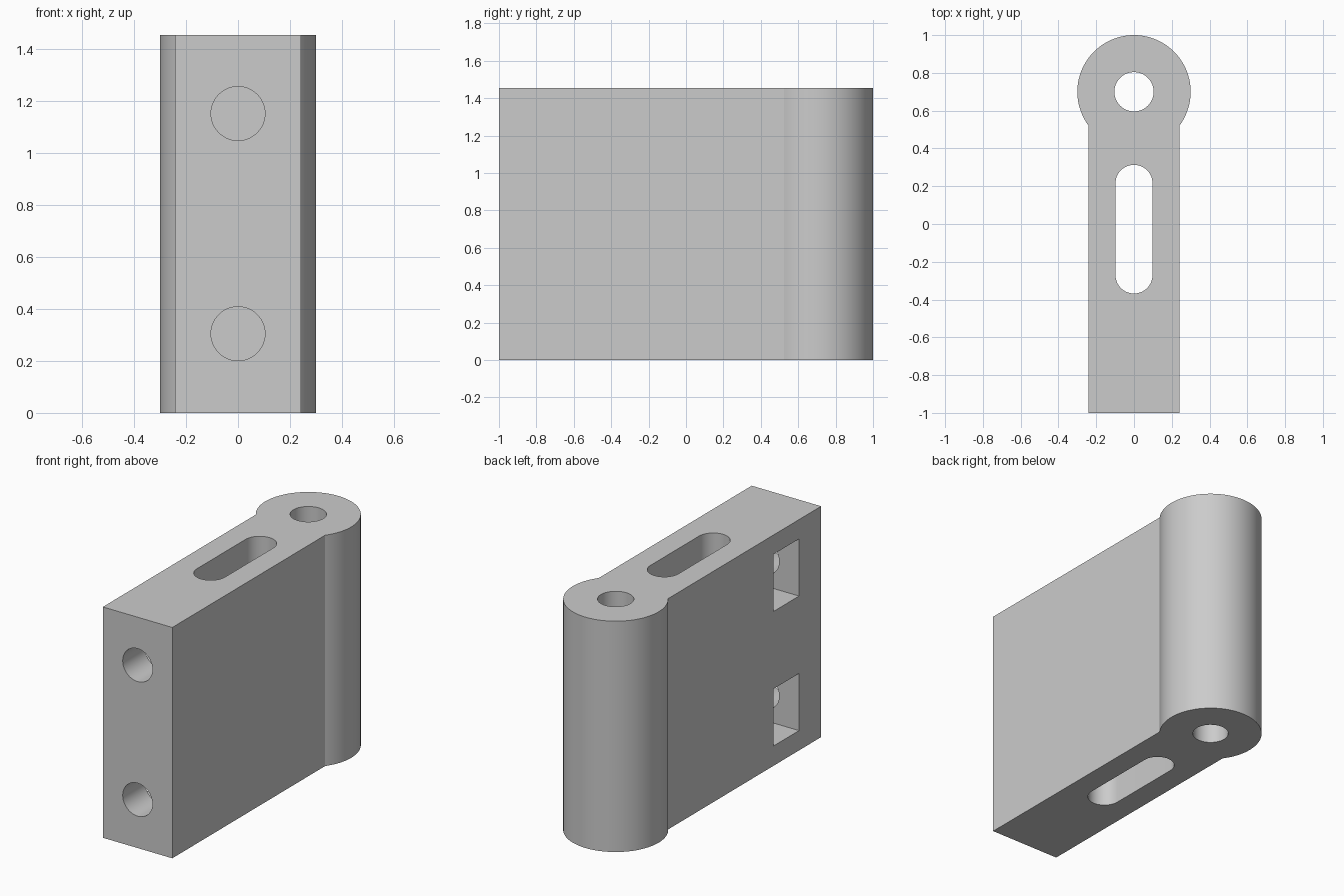
import bpy, bmesh
from math import cos, sin, pi, asin, radians
from mathutils import Matrix, Vector

if "Cube" in bpy.data.objects:
    bpy.data.objects.remove(bpy.data.objects["Cube"])

HEIGHT, HALF_W = 1.455, 0.242
BARREL_Y, BARREL_R = 0.7, 0.3
BOLT_Z = (0.305, 1.153)

grey = bpy.data.materials.new("plain grey")
grey.use_nodes = True
grey.diffuse_color = (0.6, 0.6, 0.6, 1)
grey.node_tree.nodes["Principled BSDF"].inputs["Base Color"].default_value = grey.diffuse_color


def arc(cy, r, start, end, steps):
    angles = [start + (end - start) * i / steps for i in range(steps + 1)]
    return [(r * cos(a), cy + r * sin(a)) for a in angles]


def prism(name, outline, z0, z1):
    """Extrude a plan outline from z0 up to z1."""
    bm = bmesh.new()
    face = bm.faces.new([bm.verts.new((x, y, z0)) for x, y in outline])
    out = bmesh.ops.extrude_face_region(bm, geom=[face])
    top = [v for v in out["geom"] if isinstance(v, bmesh.types.BMVert)]
    bmesh.ops.translate(bm, verts=top, vec=(0, 0, z1 - z0))
    bmesh.ops.recalc_face_normals(bm, faces=bm.faces)
    mesh = bpy.data.meshes.new(name)
    bm.to_mesh(mesh)
    bm.free()
    mesh.materials.append(grey)
    obj = bpy.data.objects.new(name, mesh)
    bpy.context.collection.objects.link(obj)
    return obj


def rectangle(x0, x1, y0, y1):
    return [(x0, y0), (x1, y0), (x1, y1), (x0, y1)]


# Flat arm that flows into a round barrel
join = asin((BARREL_R ** 2 - HALF_W ** 2) ** 0.5 / BARREL_R)
outline = [(-HALF_W, -1), (HALF_W, -1)] + arc(BARREL_Y, BARREL_R, -join, pi + join, 72)
body = prism("hinge_arm", outline, 0, HEIGHT)

# Pin hole and long slot, both right through from top to bottom
slot = arc(0.215, 0.098, 0, pi, 24) + arc(-0.27, 0.098, pi, 2 * pi, 24)
cutters = [
    prism("pin_hole_cutter", arc(BARREL_Y, 0.104, 0, 2 * pi, 48)[:-1], -0.1, HEIGHT + 0.1),
    prism("slot_cutter", slot, -0.1, HEIGHT + 0.1),
]

# Bolt holes from the front end, each meeting a nut pocket open to one side
for z in BOLT_Z:
    bolt = prism("bolt_hole_cutter", arc(0, 0.104, 0, 2 * pi, 48)[:-1], 0.6, 1.1)
    bolt.data.transform(Matrix.Translation((0, 0, z)) @ Matrix.Rotation(radians(90), 4, "X"))
    pocket = prism("nut_pocket_cutter", rectangle(-0.4, 0.18, -0.78, -0.527), z - 0.18, z + 0.18)
    cutters += [bolt, pocket]

# Cut, then drop the cutters
for cutter in cutters:
    cutter.hide_render = True
    mod = body.modifiers.new(cutter.name, "BOOLEAN")
    mod.operation, mod.solver, mod.object = "DIFFERENCE", "EXACT", cutter
bpy.context.view_layer.update()
cut_mesh = bpy.data.meshes.new_from_object(body.evaluated_get(bpy.context.evaluated_depsgraph_get()))
body.modifiers.clear()
body.data = cut_mesh
body.data.name = "hinge_arm"
for cutter in cutters:
    bpy.data.objects.remove(cutter)

# Smooth round walls with sharp edges kept
bpy.ops.object.select_all(action="DESELECT")
body.select_set(True)
bpy.context.view_layer.objects.active = body
bpy.ops.object.shade_smooth_by_angle(angle=radians(25))
